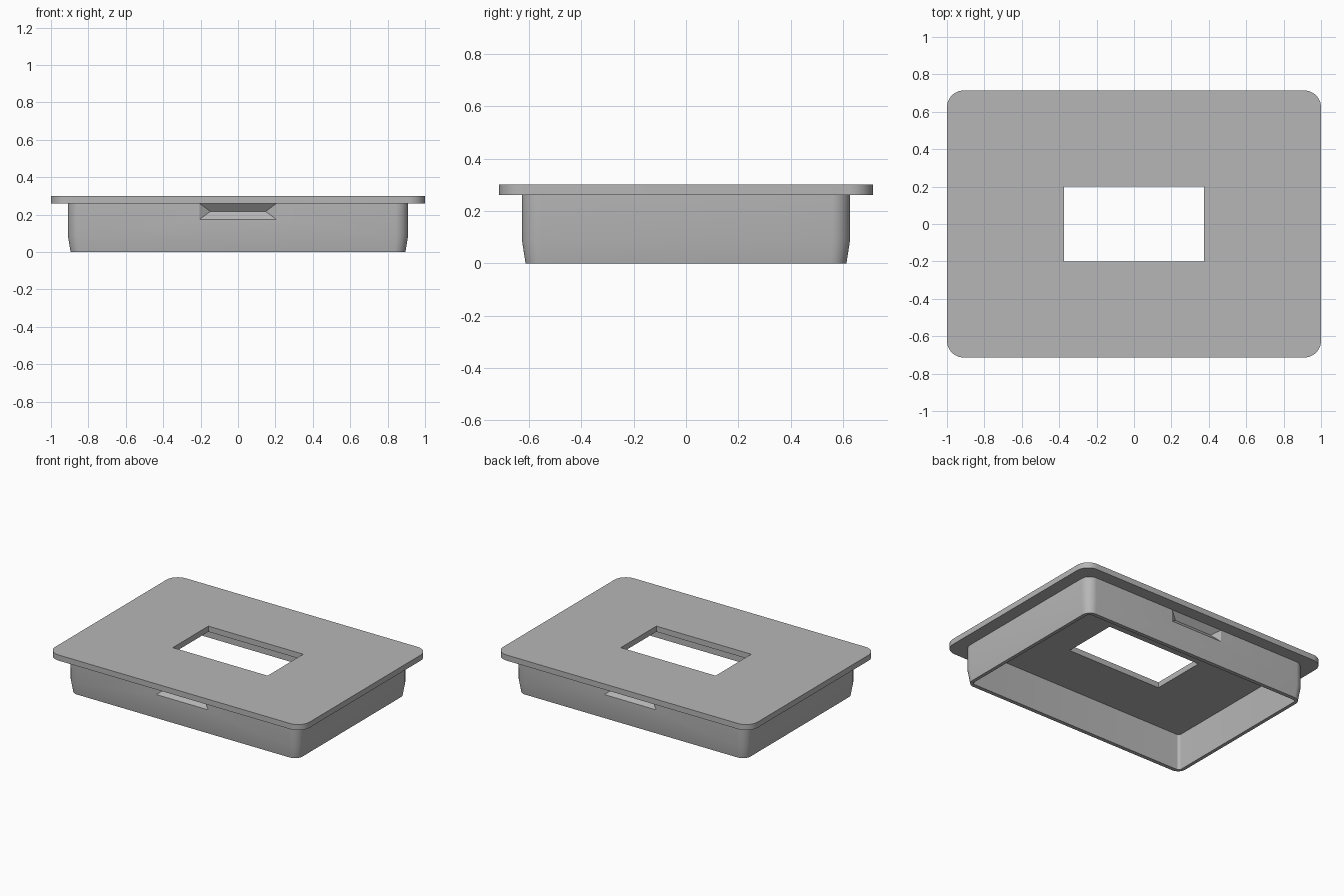
import bpy, bmesh
from math import sin, cos, pi, radians

cube = bpy.data.objects.get("Cube")
if cube:
    bpy.data.objects.remove(cube)

GREY = (0.47, 0.47, 0.47, 1)
grey = bpy.data.materials.new("plain grey")
grey.use_nodes = True
grey.diffuse_color = GREY
grey.node_tree.nodes["Principled BSDF"].inputs["Base Color"].default_value = GREY

STEPS = 10  # segments per rounded corner


def ring(bm, hx, hy, r, z):
    """Rounded rectangle of vertices at height z."""
    verts = []
    for q, (sx, sy) in enumerate([(1, 1), (-1, 1), (-1, -1), (1, -1)]):
        for i in range(STEPS + 1):
            a = (q + i / STEPS) * pi / 2
            verts.append(bm.verts.new((sx * (hx - r) + r * cos(a),
                                       sy * (hy - r) + r * sin(a), z)))
    return verts


def finish(name, bm):
    bmesh.ops.recalc_face_normals(bm, faces=bm.faces[:])
    mesh = bpy.data.meshes.new(name)
    bm.to_mesh(mesh)
    bm.free()
    mesh.materials.append(grey)
    ob = bpy.data.objects.new(name, mesh)
    bpy.context.collection.objects.link(ob)
    return ob


def frame(name, sections):
    """Closed frame: joins each section to the next and the last to the first."""
    bm = bmesh.new()
    rings = [ring(bm, *s) for s in sections]
    for a, b in zip(rings, rings[1:] + rings[:1]):
        for i in range(len(a)):
            j = (i + 1) % len(a)
            bm.faces.new((a[i], a[j], b[j], b[i]))
    bmesh.ops.remove_doubles(bm, verts=bm.verts[:], dist=1e-5)
    return finish(name, bm)


def activate(ob):
    bpy.ops.object.select_all(action='DESELECT')
    ob.select_set(True)
    bpy.context.view_layer.objects.active = ob


# Flat top plate with a rectangular window
plate = frame("top_plate", [(1, 0.714, 0.09, 0.26), (1, 0.714, 0.09, 0.30),
                            (0.373, 0.2, 0, 0.30), (0.373, 0.2, 0, 0.26)])

# Hollow skirt, tapering in near its lower rim
skirt = frame("skirt", [(0.895, 0.613, 0.06, 0), (0.91, 0.627, 0.07, 0.09),
                        (0.91, 0.627, 0.07, 0.26),
                        (0.87, 0.585, 0.02, 0.26), (0.87, 0.585, 0.02, 0)])

# Wedge-shaped finger notches on front and back
for side in (-1, 1):
    bm = bmesh.new()
    for x in (-1, 1):
        for y in (0.627, 0.7):
            for z in (0.175, 0.2595):
                bm.verts.new((x * 0.205, side * y, z))
        bm.verts.new((x * 0.148, side * 0.592, 0.217))
    bmesh.ops.convex_hull(bm, input=bm.verts[:])
    cutter = finish("notch_cutter", bm)
    cutter.hide_render = True
    activate(skirt)
    mod = skirt.modifiers.new("notch", 'BOOLEAN')
    mod.operation = 'DIFFERENCE'
    mod.solver = 'EXACT'
    mod.object = cutter
    bpy.ops.object.modifier_apply(modifier=mod.name)
    bpy.data.objects.remove(cutter)

for ob in (plate, skirt):
    activate(ob)
    bpy.ops.object.shade_smooth_by_angle(angle=radians(20))
